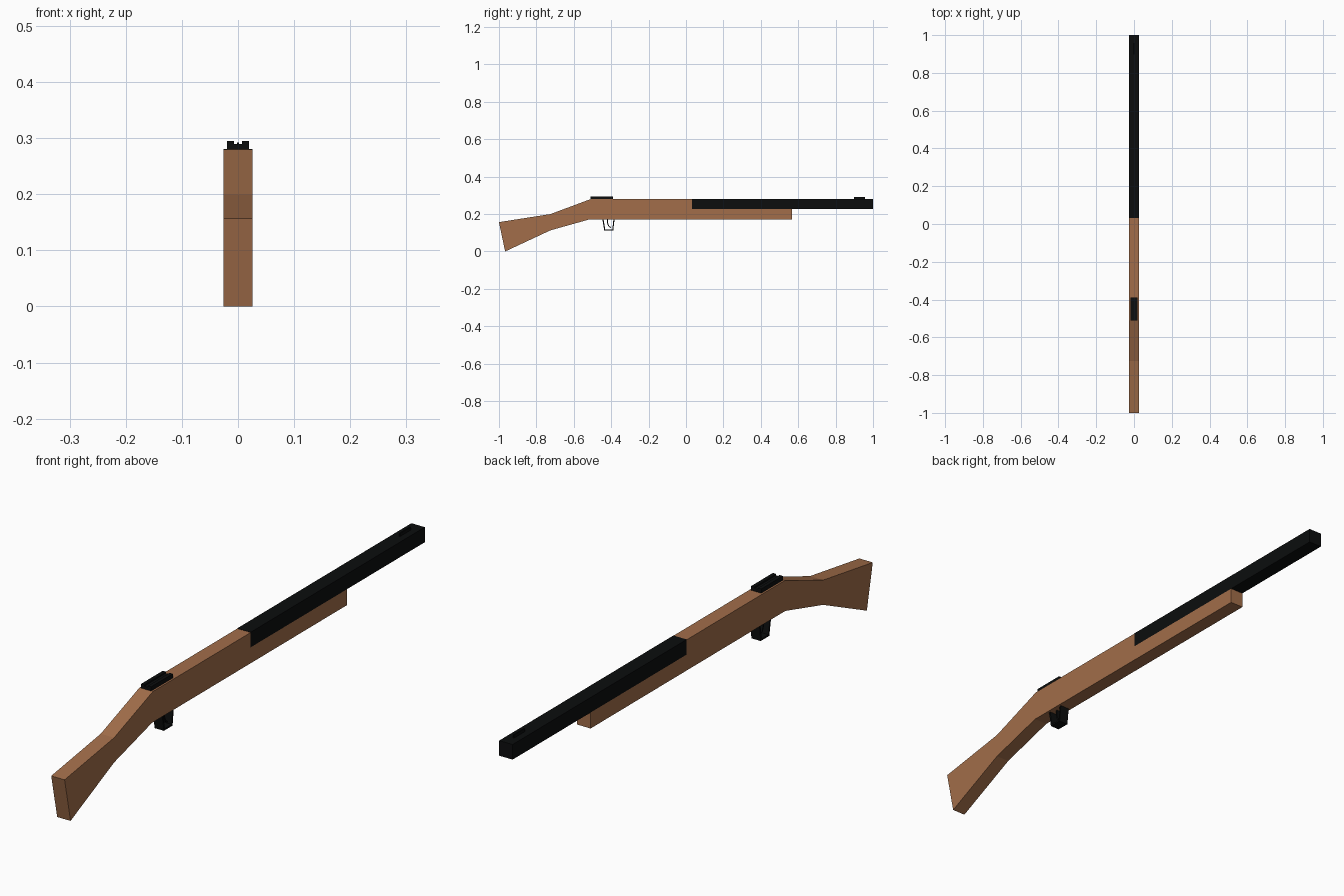
import bpy, bmesh

if "Cube" in bpy.data.objects:
    bpy.data.objects.remove(bpy.data.objects["Cube"])


def material(name, rgb):
    m = bpy.data.materials.new(name)
    m.diffuse_color = (*rgb, 1)
    m.use_nodes = True
    m.node_tree.nodes["Principled BSDF"].inputs["Base Color"].default_value = m.diffuse_color
    return m


wood = material("brown_wood", (0.36, 0.155, 0.068))
metal = material("black_metal", (0.0035, 0.0040, 0.0042))


def finish(name, bm, mat):
    bmesh.ops.recalc_face_normals(bm, faces=bm.faces)
    me = bpy.data.meshes.new(name)
    bm.to_mesh(me)
    bm.free()
    me.materials.append(mat)
    ob = bpy.data.objects.new(name, me)
    bpy.context.collection.objects.link(ob)
    return ob


def side_profile(name, pts, half, mat):
    """Extrude a (y, z) outline across x."""
    bm = bmesh.new()
    f = bm.faces.new([bm.verts.new((-half, y, z)) for y, z in pts])
    r = bmesh.ops.extrude_face_region(bm, geom=[f])
    verts = [v for v in r["geom"] if isinstance(v, bmesh.types.BMVert)]
    bmesh.ops.translate(bm, verts=verts, vec=(2 * half, 0, 0))
    return finish(name, bm, mat)


def front_profile(name, pts, y0, y1, mat):
    """Extrude an (x, z) outline along y."""
    bm = bmesh.new()
    f = bm.faces.new([bm.verts.new((x, y0, z)) for x, z in pts])
    r = bmesh.ops.extrude_face_region(bm, geom=[f])
    verts = [v for v in r["geom"] if isinstance(v, bmesh.types.BMVert)]
    bmesh.ops.translate(bm, verts=verts, vec=(0, y1 - y0, 0))
    return finish(name, bm, mat)


# Stock with the step that the barrel rests on
side_profile("stock", [
    (-1, 0.157), (-0.967, 0), (-0.725, 0.113), (-0.515, 0.172), (0.567, 0.172),
    (0.567, 0.228), (0.033, 0.228), (0.033, 0.28), (-0.51, 0.28), (-0.725, 0.2),
], 0.026, wood)

# Square barrel
front_profile("barrel", [(-0.026, 0.228), (0.026, 0.228), (0.026, 0.281), (-0.026, 0.281)],
              0.033, 1.0, metal)

# Notched rear sight and thin front blade
front_profile("rear_sight", [
    (-0.0195, 0.28), (0.0195, 0.28), (0.0195, 0.295), (0.007, 0.295),
    (0.007, 0.290), (-0.007, 0.290), (-0.007, 0.295), (-0.0195, 0.295),
], -0.51, -0.39, metal)
side_profile("front_sight", [(0.897, 0.28), (0.957, 0.28), (0.957, 0.292), (0.897, 0.292)],
             0.002, metal)

# Trigger guard: a tapered U-shaped strap
side_profile("trigger_guard", [
    (-0.447, 0.172), (-0.437, 0.112), (-0.389, 0.112), (-0.382, 0.172),
    (-0.388, 0.172), (-0.394, 0.118), (-0.432, 0.118), (-0.441, 0.172),
], 0.018, metal)

# Curved trigger
side_profile("trigger", [
    (-0.422, 0.172), (-0.421, 0.148), (-0.415, 0.134), (-0.404, 0.126),
    (-0.402, 0.130), (-0.411, 0.137), (-0.416, 0.150), (-0.416, 0.172),
], 0.008, metal)
